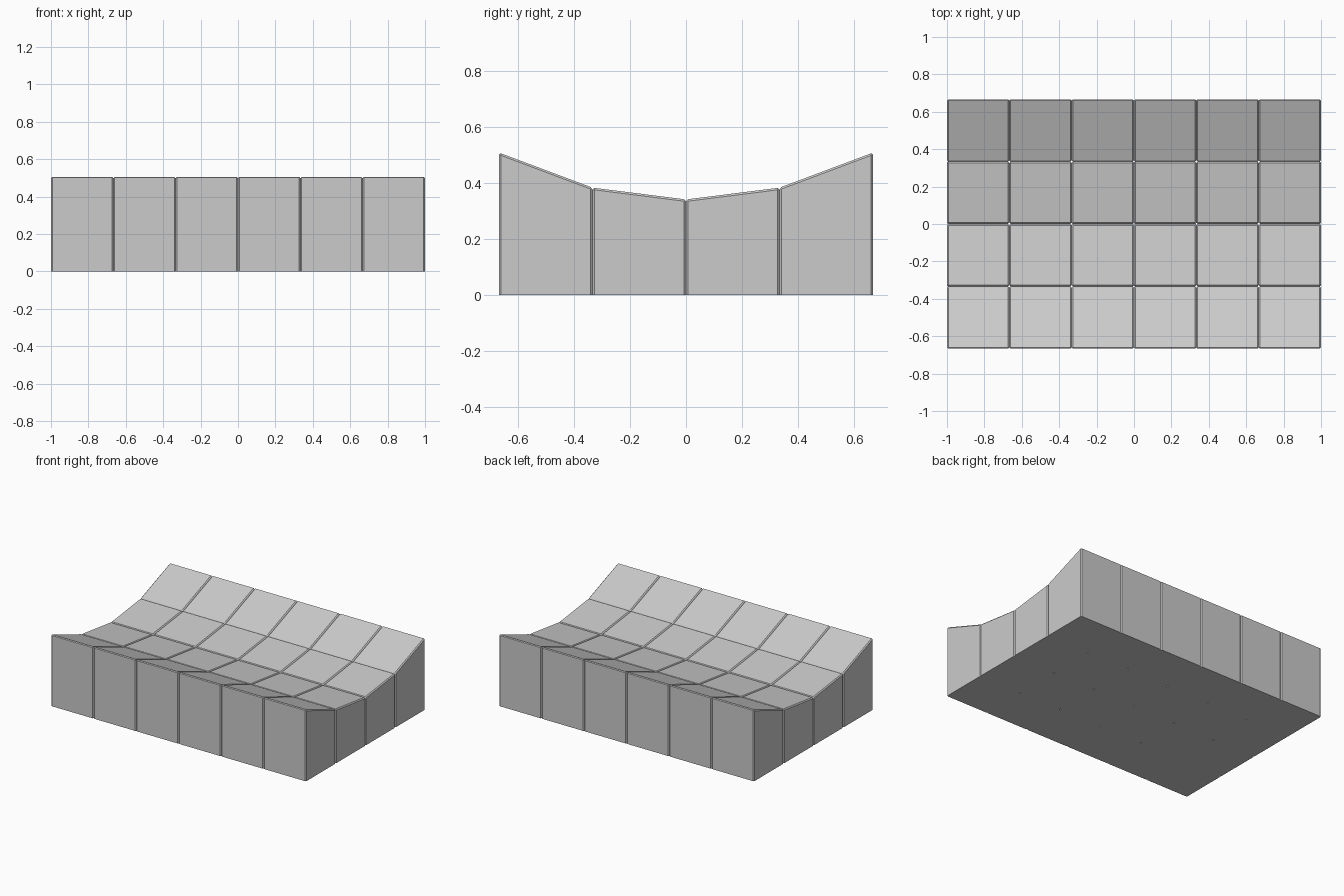
import bpy, bmesh

if "Cube" in bpy.data.objects:
    bpy.data.objects.remove(bpy.data.objects["Cube"])

COLS, CELL, BEVEL = 6, 1 / 3, 0.007
# Height of the dished top at each row boundary, front to back
HEIGHTS = [0.508, 0.383, 0.341, 0.383, 0.508]
ROWS = len(HEIGHTS) - 1


def block(name, x0, y0, z_front, z_back):
    """Square block with a sloped top and small chamfers along its edges."""
    x1, y1 = x0 + CELL, y0 + CELL
    profile = [(y0, 0), (y1, 0), (y1, z_back), (y0, z_front)]
    bm = bmesh.new()
    face = bm.faces.new([bm.verts.new((x0, y, z)) for y, z in profile])
    out = bmesh.ops.extrude_face_region(bm, geom=[face])["geom"]
    moved = [v for v in out if isinstance(v, bmesh.types.BMVert)]
    bmesh.ops.translate(bm, verts=moved, vec=(CELL, 0, 0))
    bmesh.ops.recalc_face_normals(bm, faces=bm.faces[:])
    # Chamfer everything except the edges resting on the floor
    edges = [e for e in bm.edges if max(v.co.z for v in e.verts) > 0.01]
    bmesh.ops.bevel(bm, geom=edges, offset=BEVEL, segments=1,
                    profile=0.5, affect='EDGES')
    mesh = bpy.data.meshes.new(name)
    bm.to_mesh(mesh)
    bm.free()
    obj = bpy.data.objects.new(name, mesh)
    bpy.context.collection.objects.link(obj)
    return obj


# Grid of blocks: every row has its own top slope
for r in range(ROWS):
    for c in range(COLS):
        block(f"block_row{r + 1}_col{c + 1}",
              (c - COLS / 2) * CELL, (r - ROWS / 2) * CELL,
              HEIGHTS[r], HEIGHTS[r + 1])
